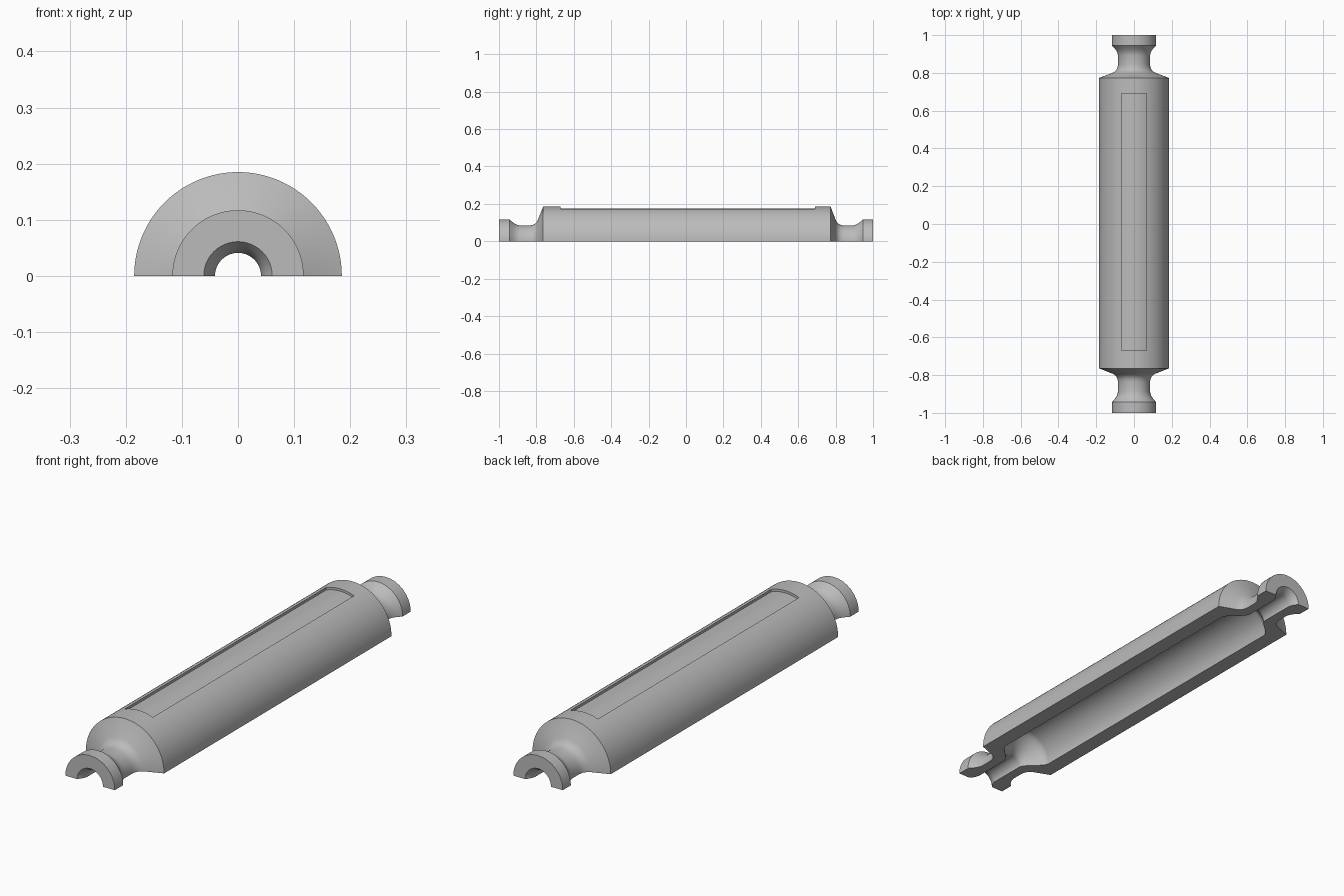
import bpy, bmesh, math

cube = bpy.data.objects.get("Cube")
if cube:
    bpy.data.objects.remove(cube, do_unlink=True)

grey = bpy.data.materials.new("plain_grey")
grey.use_nodes = True
colour = (0.5, 0.5, 0.5, 1.0)
grey.diffuse_color = colour
grey.node_tree.nodes["Principled BSDF"].inputs["Base Color"].default_value = colour

R = 0.185           # body radius
SEGMENTS = 64       # steps around the half turn


def make_object(name, bm):
    bmesh.ops.recalc_face_normals(bm, faces=bm.faces[:])
    mesh = bpy.data.meshes.new(name)
    bm.to_mesh(mesh)
    bm.free()
    mesh.materials.append(grey)
    obj = bpy.data.objects.new(name, mesh)
    bpy.context.collection.objects.link(obj)
    return obj


def loft(name, rings):
    """Join matching closed outlines with quads and cap both ends."""
    bm = bmesh.new()
    loops = [[bm.verts.new(p) for p in ring] for ring in rings]
    n = len(loops[0])
    for a, b in zip(loops, loops[1:]):
        for i in range(n):
            j = (i + 1) % n
            bm.faces.new((a[i], a[j], b[j], b[i]))
    bm.faces.new(loops[0])
    bm.faces.new(loops[-1])
    return make_object(name, bm)


def ease(p, q, steps):
    """S-shaped curve between two (distance, radius) points."""
    out = []
    for i in range(steps + 1):
        t = i / steps
        s = t * t * (3 - 2 * t)
        out.append((p[0] + (q[0] - p[0]) * t, p[1] + (q[1] - p[1]) * s))
    return out


# (distance from the end, radius): collar, neck and shoulder
outer = [(0, 0.117), (0.055, 0.117), (0.066, 0.107), (0.078, 0.097),
         (0.092, 0.089), (0.108, 0.085), (0.158, 0.085), (0.172, 0.087),
         (0.184, 0.092), (0.194, 0.101), (0.201, 0.112), (0.229, R)]
# flared mouth, bore and cavity
inner = [(0, 0.061), (0.012, 0.052), (0.025, 0.045), (0.04, 0.041)]
inner += ease((0.195, 0.041), (0.295, 0.117), 12)


def place(points, end):
    scale = 1.03 if end < 0 else 0.99
    return [(r, end * (1 - d * scale)) for d, r in points]


profile = (place(outer, -1) + place(outer, 1)[::-1]
           + place(inner, 1) + place(inner, -1)[::-1])

# Half-turn shell
rings = []
for k in range(SEGMENTS + 1):
    a = math.pi * k / SEGMENTS
    rings.append([(r * math.cos(a), y, r * math.sin(a)) for r, y in profile])
shell = loft("half_shell", rings)

# Shallow recess along the crown, with a floor that follows the body
W, FLOOR = 0.066, 0.175
arc = []
for i in range(17):
    x = -W + 2 * W * i / 16
    arc.append((x, math.sqrt(FLOOR ** 2 - x ** 2)))
section = arc + [(W, 0.25), (-W, 0.25)]
cutter = loft("recess_cutter", [[(x, y, z) for x, z in section] for y in (-0.67, 0.69)])
cutter.hide_render = True

bpy.context.view_layer.objects.active = shell
shell.select_set(True)
cut = shell.modifiers.new("recess", "BOOLEAN")
cut.operation = "DIFFERENCE"
cut.solver = "EXACT"
cut.object = cutter
bpy.ops.object.modifier_apply(modifier=cut.name)
bpy.data.objects.remove(cutter, do_unlink=True)

bpy.ops.object.shade_smooth_by_angle(angle=math.radians(25))
